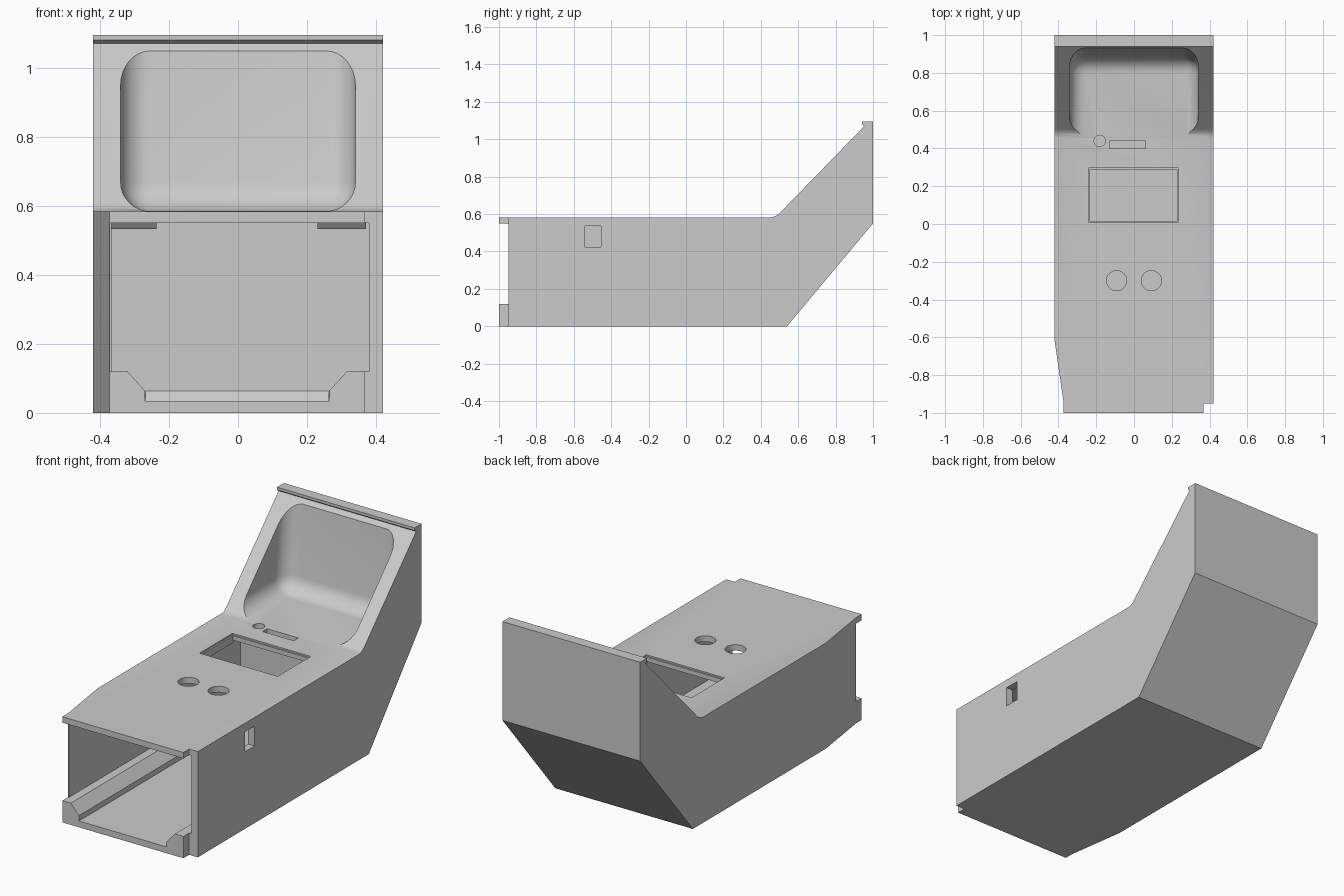
import bpy, bmesh, math
from mathutils import Vector

if "Cube" in bpy.data.objects:
    bpy.data.objects.remove(bpy.data.objects["Cube"], do_unlink=True)

grey = bpy.data.materials.new("plain grey")
grey.use_nodes = True
grey.diffuse_color = (0.6, 0.6, 0.6, 1)
grey.node_tree.nodes["Principled BSDF"].inputs["Base Color"].default_value = (0.6, 0.6, 0.6, 1)


def prism(name, profile, axis, start, end, bevel=0):
    """Extrude a 2D profile along an axis; the profile uses the other two axes in order."""
    def place(p, depth):
        co = list(p)
        co.insert("xyz".index(axis), depth)
        return Vector(co)
    bm = bmesh.new()
    face = bm.faces.new([bm.verts.new(place(p, start)) for p in profile])
    moved = bmesh.ops.extrude_face_region(bm, geom=[face])["geom"]
    shift = place((0, 0), end - start)
    bmesh.ops.translate(bm, vec=shift, verts=[v for v in moved if isinstance(v, bmesh.types.BMVert)])
    bmesh.ops.recalc_face_normals(bm, faces=bm.faces)
    if bevel:
        bmesh.ops.bevel(bm, geom=bm.edges[:], offset=bevel, segments=8, profile=0.5, affect="EDGES")
    mesh = bpy.data.meshes.new(name)
    bm.to_mesh(mesh)
    bm.free()
    mesh.materials.append(grey)
    ob = bpy.data.objects.new(name, mesh)
    bpy.context.collection.objects.link(ob)
    return ob


def rect(a0, a1, b0, b1):
    return [(a0, b0), (a1, b0), (a1, b1), (a0, b1)]


def circle(cx, cy, r, n=40):
    return [(cx + r * math.cos(math.tau * i / n), cy + r * math.sin(math.tau * i / n)) for i in range(n)]


def cut(target, cutter):
    cutter.hide_render = True
    mod = target.modifiers.new("cut", "BOOLEAN")
    mod.operation = "DIFFERENCE"
    mod.solver = "EXACT"
    mod.object = cutter
    bpy.context.view_layer.objects.active = target
    bpy.ops.object.modifier_apply(modifier=mod.name)
    bpy.data.objects.remove(cutter, do_unlink=True)


# Outer shell: side outline with raised back and top lip
side = [(-1, 0), (0.54, 0), (1, 0.55), (1, 1.095), (0.94, 1.095), (0.94, 1.08), (0.953, 1.07),
        (0.503, 0.608), (0.49, 0.596), (0.474, 0.587), (0.455, 0.583), (-1, 0.583)]
body = prism("console_body", side, "x", -0.42, 0.42)

# Hollow inside with stepped floor rails
inside = [(-0.27, 0.035), (0.265, 0.035), (0.265, 0.065), (0.315, 0.12), (0.38, 0.12),
          (0.38, 0.55), (-0.367, 0.55), (-0.367, 0.12), (-0.32, 0.12), (-0.27, 0.065)]
cut(body, prism("hollow", inside, "y", -1.1, 0.545))

# Front end: tapered side, corner notch, set-back walls
cut(body, prism("taper", [(-0.42, -0.62), (-0.372, -0.95), (-0.372, -1.1), (-0.6, -1.1), (-0.6, -0.62)], "z", -0.1, 0.7))
cut(body, prism("corner_notch", rect(0.367, 0.6, -1.1, -0.95), "z", -0.1, 0.7))
cut(body, prism("wall_setback", rect(-0.6, 0.6, -1.1, -0.95), "z", 0.12, 0.55))

# Rounded pocket in the raised back
pocket = [(0.2, 0.584), (0.88, 0.584), (0.96, 1.3), (0.2, 1.3)]
cut(body, prism("pocket", pocket, "x", -0.34, 0.34, bevel=0.085))

# Openings in the top and side
cut(body, prism("window_rim", rect(-0.241, 0.236, 0.009, 0.296), "z", 0.575, 0.65))
cut(body, prism("window", rect(-0.233, 0.228, 0.017, 0.288), "z", 0.5, 0.65))
cut(body, prism("slot", rect(-0.13, 0.06, 0.40, 0.44), "z", 0.5, 0.65))
for cx, cy, r in [(-0.092, -0.3, 0.053), (0.092, -0.3, 0.053), (-0.182, 0.44, 0.03)]:
    cut(body, prism("round_hole", circle(cx, cy, r), "z", 0.5, 0.65))
cut(body, prism("side_port", rect(-0.54, -0.455, 0.425, 0.535), "x", 0.35, 0.5))

# Inner fillet at the rear of the floor
prism("floor_end_ramp", [(0.52, 0.034), (0.547, 0.034), (0.547, 0.065)], "x", -0.268, 0.263)

# Ribs under the top, beside the window
rib = [(0.0, 0.551), (0.015, 0.533), (0.3, 0.533), (0.3, 0.551)]
for name, x0, x1 in [("right_rib", -0.368, -0.236), ("left_rib", 0.23, 0.37)]:
    prism(name, rib, "x", x0, x1)

# Smooth the rounded areas and keep corners crisp
bpy.ops.object.select_all(action="DESELECT")
body.select_set(True)
bpy.context.view_layer.objects.active = body
bpy.ops.object.shade_smooth_by_angle(angle=math.radians(25))
